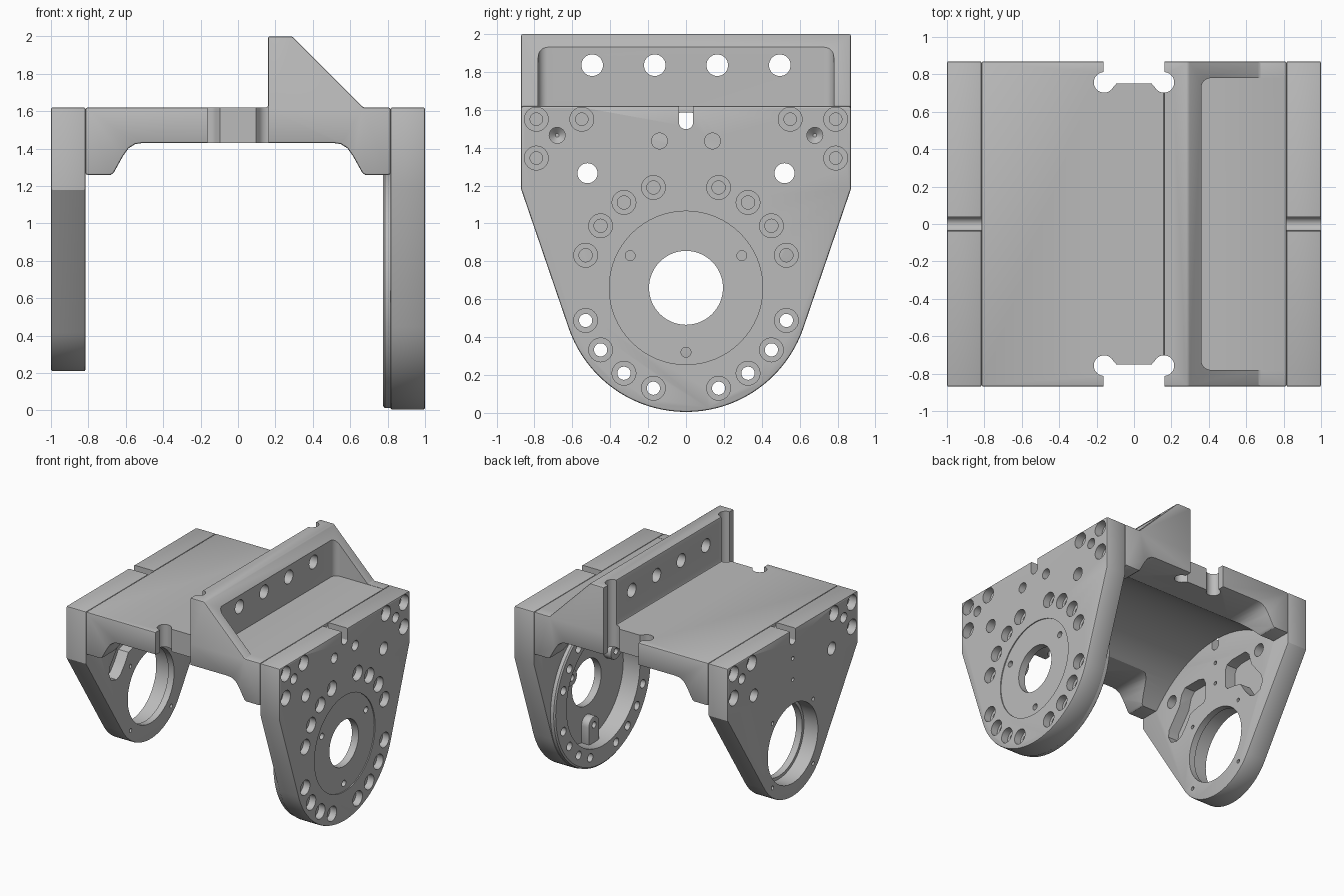
import bpy, bmesh, math

if "Cube" in bpy.data.objects:
    bpy.data.objects.remove(bpy.data.objects["Cube"])

CZ = 0.66                                   # height of the bearing axis
grey = bpy.data.materials.new("machined grey")
grey.diffuse_color = (0.5, 0.5, 0.5, 1)
grey.use_nodes = True
grey.node_tree.nodes["Principled BSDF"].inputs["Base Color"].default_value = grey.diffuse_color


def arc(cx, cy, r, a0, a1, n):
    """Points of an arc, angles in degrees."""
    return [(cx + r * math.cos(math.radians(a0 + (a1 - a0) * i / n)),
             cy + r * math.sin(math.radians(a0 + (a1 - a0) * i / n))) for i in range(n + 1)]


def prism(bm, pts, a, b, axis):
    """Extrude a 2D outline from a to b along an axis."""
    place = {'x': lambda p, t: (t, p[0], p[1]),
             'y': lambda p, t: (p[0], t, p[1]),
             'z': lambda p, t: (p[0], p[1], t)}[axis]
    lo, hi = ([bm.verts.new(place(p, t)) for p in pts] for t in (a, b))
    bm.faces.new(lo)
    bm.faces.new(hi[::-1])
    for i in range(len(pts)):
        j = (i + 1) % len(pts)
        bm.faces.new((lo[i], hi[i], hi[j], lo[j]))


def bore(bm, y, z, steps, n=32):
    """Stepped cylinder along x from (x, radius) pairs."""
    rings = [[bm.verts.new((x, y + r * math.cos(2 * math.pi * i / n),
                            z + r * math.sin(2 * math.pi * i / n))) for i in range(n)]
             for x, r in steps]
    bm.faces.new(rings[0])
    bm.faces.new(rings[-1][::-1])
    for p, q in zip(rings, rings[1:]):
        for i in range(n):
            j = (i + 1) % n
            bm.faces.new((p[i], q[i], q[j], p[j]))


def make(name, build, bevel=0.0):
    bm = bmesh.new()
    build(bm)
    bmesh.ops.recalc_face_normals(bm, faces=bm.faces)
    me = bpy.data.meshes.new(name)
    bm.to_mesh(me)
    bm.free()
    me.materials.append(grey)
    ob = bpy.data.objects.new(name, me)
    bpy.context.collection.objects.link(ob)
    if bevel:
        m = ob.modifiers.new("bevel", 'BEVEL')
        m.width, m.segments = bevel, 2
        m.limit_method, m.angle_limit = 'ANGLE', math.radians(35)
        apply(ob, m)
    return ob


def apply(ob, m):
    bpy.context.view_layer.objects.active = ob
    bpy.ops.object.modifier_apply(modifier=m.name)


def combine(ob, build, op='DIFFERENCE'):
    tool = make("cutter", build)
    tool.hide_render = True
    m = ob.modifiers.new("bool", 'BOOLEAN')
    m.operation, m.solver, m.object = op, 'EXACT', tool
    apply(ob, m)
    bpy.data.objects.remove(tool)


def plate_outline(r):
    """Square shoulders tapering tangentially to a round bottom."""
    t = math.degrees(math.atan2(1.18 - CZ, 0.87) - math.acos(r / math.hypot(0.87, 1.18 - CZ)))
    return [(-0.87, 1.18), (-0.87, 1.62), (0.87, 1.62), (0.87, 1.18)] + arc(0, CZ, r, t, -180 - t, 40)


def mount_holes(bm, s):
    """Corner screws, dowels, through holes and top slot shared by both plates."""
    for m in (-1, 1):
        for y, z in ((0.79, 1.55), (0.55, 1.55), (0.79, 1.345)):
            bore(bm, m * y, z, [(s * .86, .033), (s * .93, .033), (s * .93, .063), (s * 1.1, .063)])
        bore(bm, m * 0.68, 1.465, [(s * .87, .01), (s * .9, .042), (s * 1.1, .042)])
        bore(bm, m * 0.52, 1.265, [(s * .7, .053), (s * 1.1, .053)])
    prism(bm, [(-.038, 1.7), (-.038, 1.52)] + arc(0, 1.535, .038, 200, 340, 8) + [(.038, 1.52), (.038, 1.7)],
          s * .7, s * 1.1, 'x')


# Right plate with raised bearing ring
right = make("right_plate", lambda b: prism(b, plate_outline(0.655), 0.815, 1.0, 'x'), 0.01)
combine(right, lambda b: bore(b, 0, CZ, [(.775, .635), (.785, .648), (.9, .648)], 96), 'UNION')


def right_cuts(bm):
    mount_holes(bm, 1)
    bore(bm, 0, CZ, [(.7, .49), (.93, .49), (.93, .195), (.992, .195), (.992, .405), (1.1, .405)], 64)
    for q in range(4):                       # bolt circle
        for a in (18, 36, 54, 72):
            y, z = arc(0, CZ, 0.557, a + 90 * q, 0, 1)[0]
            bore(bm, y, z, [(.7, .035), (.94, .035), (.94, .063), (1.1, .063)], 24)
    for y in (-0.14, 0.14):
        bore(bm, y, 1.435, [(.7, .042), (1.1, .042)], 24)


combine(right, right_cuts)

SCREWS = [arc(0, CZ, 0.34, a, 0, 1)[0] for a in (30, 150, 270)]


def screw_holes(bm):
    for y, z in SCREWS:
        bore(bm, y, z, [(.7, .026), (1.1, .026)], 20)


combine(right, screw_holes)


def bosses(bm):
    for a in (30, 150, 270):
        c, s = math.cos(math.radians(a)), math.sin(math.radians(a))
        shape = arc(0.34, 0, 0.07, 90, 270, 14) + [(0.495, -0.07), (0.495, 0.07)]
        prism(bm, [(u * c - v * s, CZ + u * s + v * c) for u, v in shape], 0.86, 0.935, 'x')


boss = make("screw_bosses", bosses, 0.008)
combine(boss, screw_holes)

# Left plate with large bore and inner weight pockets
left = make("left_plate", lambda b: prism(b, plate_outline(0.45), -1.0, -0.815, 'x'), 0.01)
POCKET = [(.12, 1.12), (.14, 1.09), (.22, 1.08), (.30, 1.06), (.35, .98), (.41, .91), (.46, .89),
          (.53, .91), (.56, .97), (.55, 1.03), (.43, 1.18), (.40, 1.28), (.36, 1.32), (.2, 1.32),
          (.14, 1.30), (.12, 1.26)]


def left_cuts(bm):
    mount_holes(bm, -1)
    bore(bm, 0, CZ, [(-1.1, .335), (-.87, .335), (-.87, .31), (-.7, .31)], 64)
    for m in (-1, 1):
        prism(bm, [(m * y, z) for y, z in POCKET], -.91, -.7, 'x')
    for a in (45, 135, 225, 315):
        y, z = arc(0, CZ, 0.385, a, 0, 1)[0]
        bore(bm, y, z, [(-1.1, .016), (-.7, .016)], 16)
    for z in (1.2, 1.38):
        bore(bm, 0, z, [(-1.1, .016), (-.7, .016)], 16)


combine(left, left_cuts)

# Bridge block with feet and the gusseted upright wall
HALF = [(.55, 1.424), (.585, 1.402), (.615, 1.36), (.665, 1.27), (.68, 1.26), (.815, 1.26)]
PROFILE = ([(-.51, 1.43), (.51, 1.43)] + HALF +
           [(.815, 1.62), (.67, 1.62), (.29, 2.0), (.16, 2.0), (.16, 1.62), (-.815, 1.62)] +
           [(-x, z) for x, z in HALF[::-1]])
bridge = make("bridge_block", lambda b: prism(b, PROFILE, -0.87, 0.87, 'y'), 0.01)


def bridge_cuts(bm):
    bore(bm, 0, CZ, [(-.9, .925), (.9, .925)], 128)           # barrel-shaped underside
    side = [(-.163, .95), (-.163, .812)] + arc(-.16, .757, .055, 95, 330, 20) + [(-.095, .75)]
    notch = side + [(-x, y) for x, y in side[::-1]]
    for m in (-1, 1):                                         # edge notches
        prism(bm, [(x, m * y) for x, y in notch], 1.3, 2.2, 'z')
    corner = arc(.41, .73, .05, 90, 180, 8)
    pocket = [(.9, -.78), (.9, .78)] + corner + [(x, -y) for x, y in corner[::-1]]
    prism(bm, pocket, 1.618, 2.2, 'z')                        # pocket between gussets


def wall_holes(bm):
    for y in (-.495, -.165, .165, .495):
        bore(bm, y, 1.835, [(.1, .057), (.6, .057)])


combine(bridge, bridge_cuts)
combine(bridge, wall_holes)

# Smooth round surfaces, keep machined edges crisp
bpy.ops.object.select_all(action='DESELECT')
for ob in (right, boss, left, bridge):
    ob.select_set(True)
bpy.context.view_layer.objects.active = bridge
bpy.ops.object.shade_smooth_by_angle(angle=math.radians(30))
